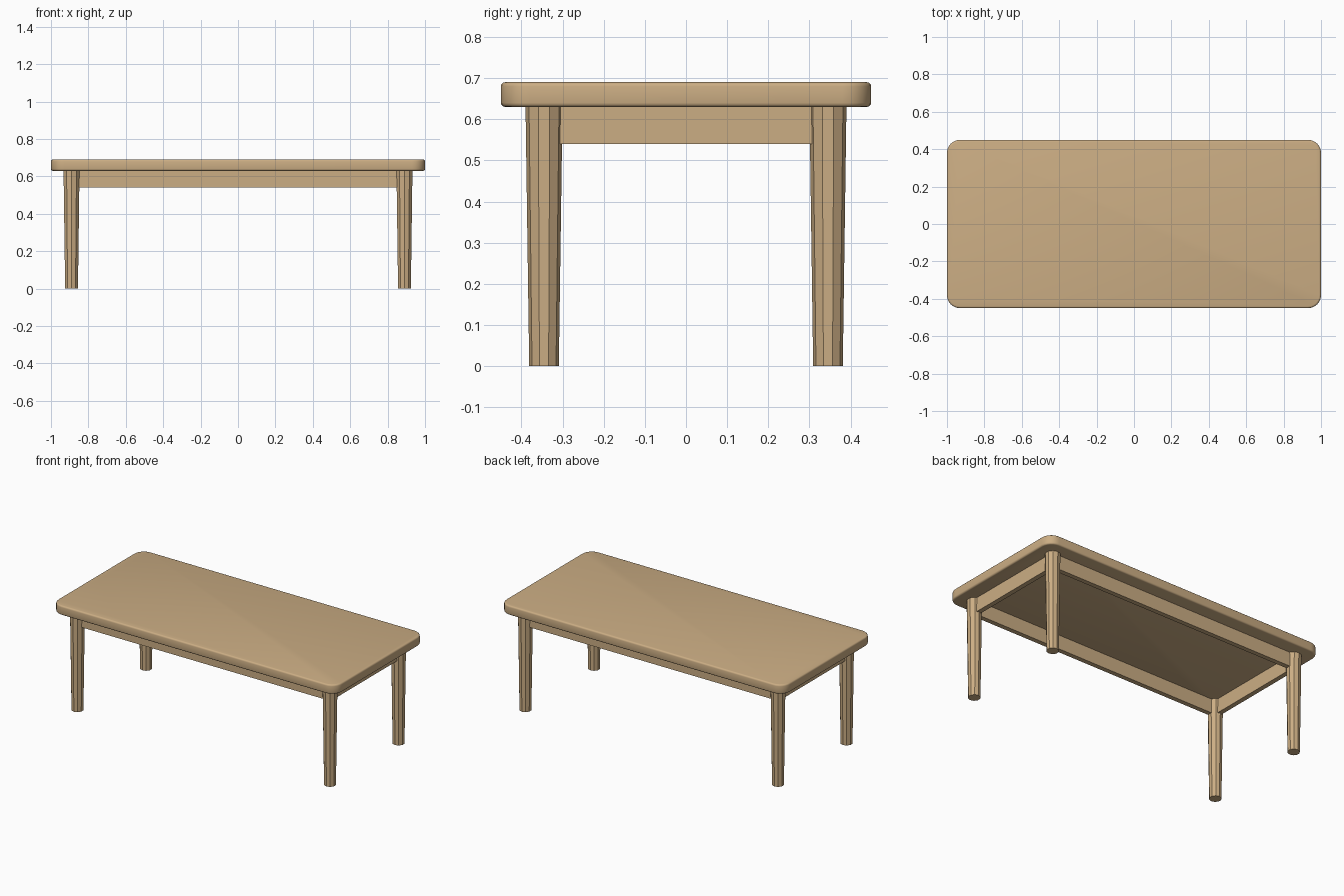
import bpy, bmesh, math

if "Cube" in bpy.data.objects:
    bpy.data.objects.remove(bpy.data.objects["Cube"])

wood = bpy.data.materials.new("light_wood")
wood.diffuse_color = (0.60, 0.42, 0.23, 1)
wood.use_nodes = True
wood.node_tree.nodes["Principled BSDF"].inputs["Base Color"].default_value = wood.diffuse_color


def box(name, size, loc):
    bpy.ops.mesh.primitive_cube_add(size=1, location=loc)
    ob = bpy.context.object
    ob.name = name
    ob.scale = size
    bpy.ops.object.transform_apply(location=False, rotation=False, scale=True)
    ob.data.materials.append(wood)
    return ob


# Table top: rounded corners, then softened rims
top = box("table_top", (2.0, 0.9, 0.06), (0, 0, 0.66))
bm = bmesh.new()
bm.from_mesh(top.data)
corners = [e for e in bm.edges if abs(e.verts[0].co.z - e.verts[1].co.z) > 0.01]
bmesh.ops.bevel(bm, geom=corners, offset=0.07, segments=6, profile=0.5, affect='EDGES')
rims = [e for e in bm.edges
        if abs(e.verts[0].co.z - e.verts[1].co.z) < 1e-5]
bmesh.ops.bevel(bm, geom=rims, offset=0.01, segments=3, profile=0.5, affect='EDGES')
bm.to_mesh(top.data)
bm.free()
bpy.ops.object.shade_smooth_by_angle(angle=math.radians(35))

# Tapered ten-sided legs
LX, LY, H = 0.89, 0.345, 0.635
for sx, side in ((-1, "left"), (1, "right")):
    for sy, end in ((-1, "front"), (1, "back")):
        bpy.ops.mesh.primitive_cone_add(vertices=10, radius1=0.036, radius2=0.045,
                                        depth=H, location=(sx * LX, sy * LY, H / 2))
        leg = bpy.context.object
        leg.name = f"{end}_{side}_leg"
        leg.data.materials.append(wood)

# Apron rails between the legs
for s, end, side in ((-1, "front", "left"), (1, "back", "right")):
    box(f"{end}_rail", (2 * LX - 0.04, 0.03, 0.094), (0, s * LY, 0.587))
    box(f"{side}_rail", (0.03, 2 * LY - 0.04, 0.094), (s * LX, 0, 0.587))
